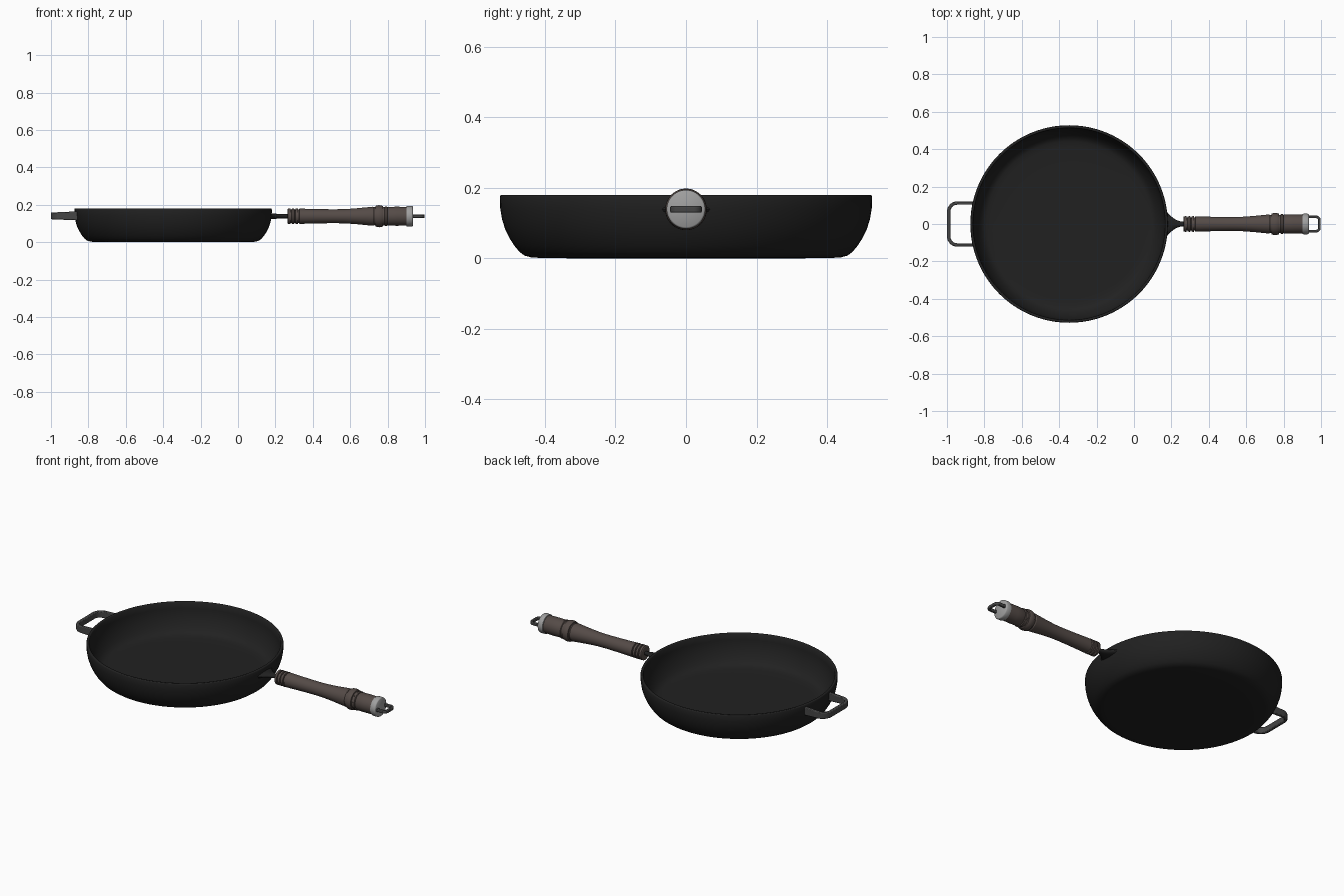
import bpy, bmesh, math
from mathutils import Matrix, Vector

if "Cube" in bpy.data.objects:
    bpy.data.objects.remove(bpy.data.objects["Cube"])

AXIS_Z = 0.139


def material(name, rgb):
    m = bpy.data.materials.new(name)
    m.diffuse_color = (*rgb, 1)
    m.use_nodes = True
    m.node_tree.nodes["Principled BSDF"].inputs["Base Color"].default_value = m.diffuse_color
    return m


IRON = material("black_iron", (0.015, 0.015, 0.015))
STEEL = material("dark_steel", (0.06, 0.06, 0.06))
WOOD = material("dark_wood", (0.09, 0.07, 0.063))
CAP = material("grey_metal", (0.35, 0.35, 0.35))


def finish(name, bm, mat, angle=35, bevel=0):
    bmesh.ops.remove_doubles(bm, verts=bm.verts, dist=1e-6)
    bmesh.ops.recalc_face_normals(bm, faces=bm.faces)
    me = bpy.data.meshes.new(name)
    bm.to_mesh(me)
    bm.free()
    ob = bpy.data.objects.new(name, me)
    bpy.context.collection.objects.link(ob)
    me.materials.append(mat)
    bpy.ops.object.select_all(action='DESELECT')
    ob.select_set(True)
    bpy.context.view_layer.objects.active = ob
    bpy.ops.object.shade_smooth_by_angle(angle=math.radians(angle))
    if bevel:
        b = ob.modifiers.new("soft_edges", 'BEVEL')
        b.width, b.segments = bevel, 2
    return ob


def loft(bm, rings, closed=False, caps=True):
    vs = [[bm.verts.new(p) for p in r] for r in rings]
    n = len(vs[0])
    pairs = list(zip(vs, vs[1:])) + ([(vs[-1], vs[0])] if closed else [])
    for a, b in pairs:
        for i in range(n):
            j = (i + 1) % n
            bm.faces.new((a[i], a[j], b[j], b[i]))
    if caps and not closed:
        bm.faces.new(vs[0])
        bm.faces.new(vs[-1])


def lathe(name, profile, mat, matrix, n=48, angle=35):
    """Revolve (radius, height) pairs; both ends are capped flat."""
    bm = bmesh.new()
    ring = [(math.cos(2 * math.pi * i / n), math.sin(2 * math.pi * i / n)) for i in range(n)]
    loft(bm, [[matrix @ Vector((r * c, r * s, h)) for c, s in ring] for r, h in profile])
    return finish(name, bm, mat, angle)


def strap(name, x0, x1, half_w, corner, thick, h0, h1, mat, z=AXIS_Z):
    """Flat bar bent into a rounded U in the XY plane, open at x0."""
    d = 1 if x1 > x0 else -1
    path = [(x0, half_w, 0, 1)]
    for k in range(9):
        a = math.pi / 2 * k / 8
        c, s = math.cos(a), math.sin(a)
        path.append((x1 - d * corner + d * corner * s, half_w - corner + corner * c, d * s, c))
    path += [(x, -y, nx, -ny) for x, y, nx, ny in reversed(path)]
    rings = []
    for x, y, nx, ny in path:
        t = (x - x0) / (x1 - x0)
        h = h0 + (h1 - h0) * t
        xi, yi = x - nx * thick, y - ny * thick
        rings.append([(x, y, z - h), (x, y, z + h), (xi, yi, z + h), (xi, yi, z - h)])
    bm = bmesh.new()
    loft(bm, rings)
    return finish(name, bm, mat, 40, thick * 0.25)


# Pan bowl: outside wall, rim, inside wall and floor
bowl = [(0.30, 0.0), (0.41, 0.001), (0.440, 0.003), (0.458, 0.008), (0.472, 0.018),
        (0.487, 0.036), (0.501, 0.058), (0.513, 0.083), (0.522, 0.112), (0.527, 0.142),
        (0.528, 0.174), (0.526, 0.179), (0.523, 0.180), (0.516, 0.180), (0.513, 0.177),
        (0.512, 0.142), (0.507, 0.112), (0.498, 0.083), (0.486, 0.058), (0.473, 0.038),
        (0.458, 0.023), (0.442, 0.016), (0.41, 0.013), (0.30, 0.012)]
lathe("pan_bowl", bowl, IRON, Matrix.Translation((-0.347, 0, 0)), 96, 50)

# Flared neck between bowl and handle
bm = bmesh.new()
neck = [(0.169, 0.078, 0.015), (0.18, 0.060, 0.015), (0.195, 0.044, 0.014),
        (0.212, 0.030, 0.013), (0.232, 0.019, 0.012), (0.25, 0.013, 0.011), (0.28, 0.012, 0.011)]
loft(bm, [[(x, w * math.cos(k * math.pi / 12), AXIS_Z + h * math.sin(k * math.pi / 12))
           for k in range(24)] for x, w, h in neck])
finish("handle_neck", bm, IRON)

# Turned wooden handle with ridges at the front and a collar near the back
along_x = Matrix.Translation((0, 0, AXIS_Z)) @ Matrix.Rotation(math.pi / 2, 4, 'Y')
grip = [(0.036, 0.264), (0.041, 0.267)]
for g in (0.284, 0.304, 0.324):
    grip += [(0.042, g - 0.004), (0.035, g - 0.002), (0.035, g + 0.002), (0.041, g + 0.004)]
grip += [(0.040, 0.36), (0.038, 0.44), (0.037, 0.51), (0.038, 0.57), (0.042, 0.63),
         (0.047, 0.68), (0.051, 0.722), (0.048, 0.728), (0.049, 0.734), (0.055, 0.736),
         (0.058, 0.744), (0.059, 0.755), (0.058, 0.766), (0.055, 0.774), (0.049, 0.776),
         (0.049, 0.784), (0.053, 0.787), (0.053, 0.796), (0.048, 0.799), (0.050, 0.803),
         (0.051, 0.85), (0.050, 0.902)]
lathe("wooden_handle", grip, WOOD, along_x, 48, 30)

# Metal end cap
lathe("handle_end_cap", [(0.050, 0.900), (0.054, 0.902), (0.055, 0.906), (0.055, 0.928),
                         (0.053, 0.933), (0.050, 0.935)], CAP, along_x)

# Hanging loop and helper handle
strap("hanging_loop", 0.925, 0.998, 0.045, 0.024, 0.014, 0.009, 0.009, STEEL)
strap("helper_handle", -0.856, -1.0, 0.121, 0.055, 0.018, 0.024, 0.018, STEEL, 0.141)
